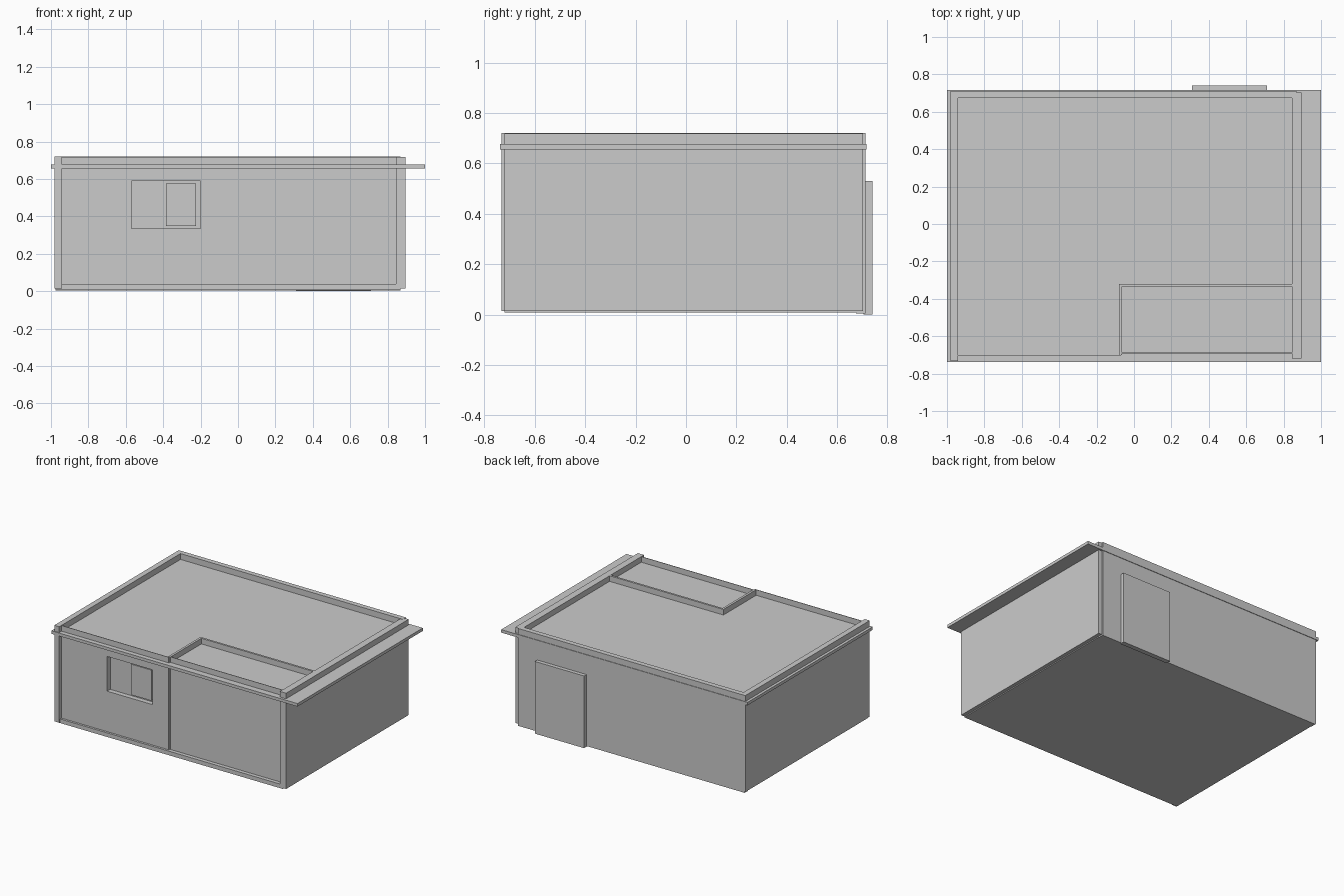
import bpy


def box(name, x0, x1, y0, y1, z0, z1):
    bpy.ops.mesh.primitive_cube_add(size=1)
    ob = bpy.context.object
    ob.name = name
    ob.scale = (x1 - x0, y1 - y0, z1 - z0)
    ob.location = ((x0 + x1) / 2, (y0 + y1) / 2, (z0 + z1) / 2)
    bpy.ops.object.transform_apply(location=True, scale=True)
    return ob


TOP = 0.72

# Floor, and roof slab overhanging on the right side
box("floor", -0.975, 0.868, -0.72, 0.70, 0.008, 0.038)
box("roof_slab", -1.0, 1.0, -0.738, 0.716, 0.655, 0.677)

# Thick outer walls rising above the roof as a parapet
box("left_wall", -0.98, -0.94, -0.732, 0.712, 0.015, TOP)
box("right_wall", 0.845, 0.895, -0.72, 0.702, 0.015, 0.718)
box("back_wall", -0.975, 0.868, 0.675, 0.712, 0.005, TOP)

# Interior partitions
box("partition_side", -0.08, -0.063, -0.70, -0.32, 0.038, 0.718)
box("partition_back", -0.08, 0.845, -0.335, -0.32, 0.038, 0.718)

# Thin front panels, the left one cut for the window
wall = box("front_panel_left", -0.94, -0.07, -0.704, -0.70, 0.038, 0.718)
box("front_panel_right", -0.07, 0.845, -0.692, -0.688, 0.038, 0.718)
cutter = box("window_cutter", -0.57, -0.20, -0.80, -0.60, 0.335, 0.59)
cutter.hide_render = True
cutter.hide_set(True)
cut = wall.modifiers.new("window_opening", "BOOLEAN")
cut.object = cutter
cut.operation = "DIFFERENCE"
cut.solver = "EXACT"

# Window: reveal, back pane and the sliding pane in front of it
for name, x0, x1, z0, z1 in (
    ("window_reveal_left", -0.575, -0.57, 0.33, 0.595),
    ("window_reveal_right", -0.20, -0.195, 0.33, 0.595),
    ("window_reveal_bottom", -0.57, -0.20, 0.33, 0.335),
    ("window_reveal_top", -0.57, -0.20, 0.59, 0.595),
):
    box(name, x0, x1, -0.70, -0.66, z0, z1)
box("window_back_pane", -0.575, -0.195, -0.668, -0.66, 0.33, 0.595)
box("window_sliding_pane", -0.385, -0.225, -0.685, -0.668, 0.35, 0.575)

# Door on the back
box("back_door", 0.31, 0.71, 0.705, 0.74, 0.0, 0.53)
